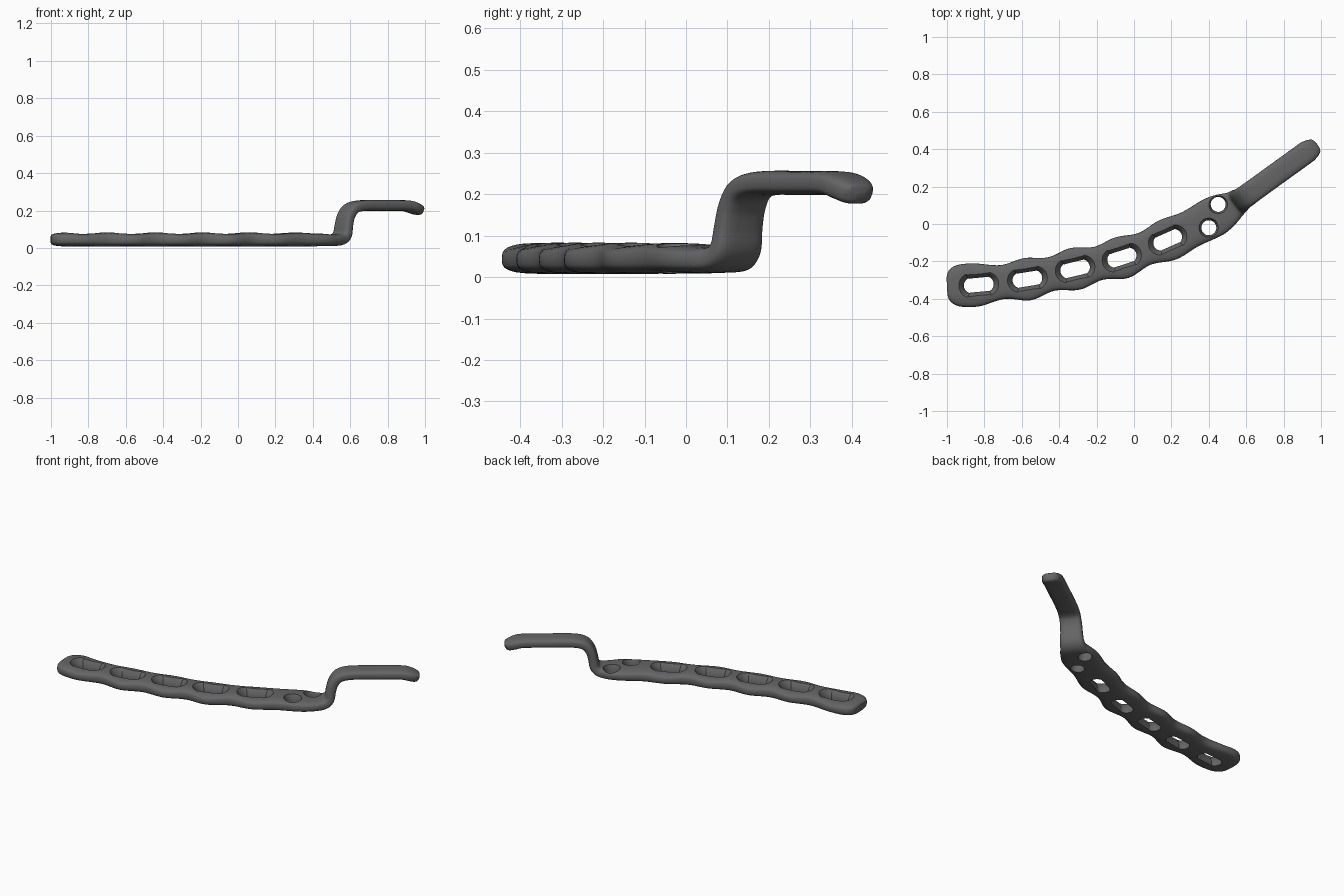
import bpy, bmesh, math
from mathutils import Vector

if "Cube" in bpy.data.objects:
    bpy.data.objects.remove(bpy.data.objects["Cube"])

metal = bpy.data.materials.new("dark_grey_metal")
metal.diffuse_color = (0.13, 0.13, 0.135, 1)
metal.use_nodes = True
metal.node_tree.nodes["Principled BSDF"].inputs["Base Color"].default_value = metal.diffuse_color

SLOTS = [(-0.83, -0.325), (-0.57, -0.295), (-0.315, -0.24), (-0.065, -0.18), (0.18, -0.085)]
ROUND_HOLES = [(0.45, 0.105), (0.40, -0.02)]
HEADINGS = [(-1, 3), (-0.57, 9), (-0.065, 18), (0.18, 24), (0.43, 31), (0.55, 36), (1, 36)]


def heading(x):
    """Direction of the bar in plan, in radians."""
    x = max(-1, min(1, x))
    for (x0, a0), (x1, a1) in zip(HEADINGS, HEADINGS[1:]):
        if x <= x1:
            return math.radians(a0 + (a1 - a0) * (x - x0) / (x1 - x0))


def spline(p0, p1, p2, p3, t):
    return [0.5 * (2 * b + (c - a) * t + (2 * a - 5 * b + 4 * c - d) * t * t
                   + (3 * b - a - 3 * c + d) * t ** 3) for a, b, c, d in zip(p0, p1, p2, p3)]


# Stations: x, y, z, half width, half thickness
rows = [(-1, -0.333, 0.045, 0.045, 0.02), (-0.99, -0.332, 0.045, 0.077, 0.029),
        (-0.96, -0.331, 0.045, 0.103, 0.035), (-0.91, -0.329, 0.045, 0.115, 0.037)]
for i, (x, y) in enumerate(SLOTS):
    rows.append((x, y, 0.042, 0.114, 0.034))
    if i < 4:
        nx, ny = SLOTS[i + 1]
        rows.append(((x + nx) / 2, (y + ny) / 2, 0.045, 0.091, 0.038))
rows += [(0.30, -0.028, 0.045, 0.101, 0.037), (0.42, 0.035, 0.043, 0.108, 0.034),
         (0.49, 0.077, 0.041, 0.094, 0.031), (0.535, 0.104, 0.047, 0.075, 0.031),
         (0.558, 0.120, 0.072, 0.068, 0.030), (0.566, 0.126, 0.12, 0.064, 0.029),
         (0.578, 0.135, 0.17, 0.062, 0.029), (0.605, 0.154, 0.21, 0.061, 0.029),
         (0.66, 0.194, 0.226, 0.06, 0.029), (0.78, 0.281, 0.227, 0.06, 0.029),
         (0.89, 0.360, 0.226, 0.06, 0.029), (0.93, 0.389, 0.217, 0.059, 0.030),
         (0.96, 0.410, 0.204, 0.048, 0.028), (0.972, 0.418, 0.197, 0.034, 0.022),
         (0.978, 0.422, 0.194, 0.015, 0.010)]

# Swept bar: perforated plate running into the raised arm
stations = []
for i in range(len(rows) - 1):
    quad = (rows[max(i - 1, 0)], rows[i], rows[i + 1], rows[min(i + 2, len(rows) - 1)])
    stations += [spline(*quad, k / 6) for k in range(6)]
stations.append(rows[-1])

bm = bmesh.new()
rings, N = [], 32
for i, (x, y, z, hw, ht) in enumerate(stations):
    a = heading(x)
    side = Vector((-math.sin(a), math.cos(a), 0))
    along = Vector((math.cos(a), math.sin(a), 0))
    d = Vector(stations[min(i + 1, len(stations) - 1)][:3]) - Vector(stations[max(i - 1, 0)][:3])
    slope = math.atan2(d.z, max(d.dot(along), 1e-4))
    up = Vector((0, 0, 1)) * math.cos(slope) - along * math.sin(slope)
    ring = []
    for k in range(N):
        t = 2 * math.pi * k / N
        c, s = math.cos(t), math.sin(t)
        u = math.copysign(abs(c) ** 0.5, c) * hw
        # Thin sides are rounded by a radius close to the thickness
        v = math.copysign(abs(s) ** 0.6, s) * ht
        u = math.copysign(max(abs(u) - 0.2 * ht * (abs(v) / ht) ** 3, 0), c)
        ring.append(bm.verts.new(Vector((x, y, z)) + side * u + up * v))
    rings.append(ring)
for r0, r1 in zip(rings, rings[1:]):
    for k in range(N):
        bm.faces.new((r0[k], r0[(k + 1) % N], r1[(k + 1) % N], r1[k]))
bm.faces.new(rings[0])
bm.faces.new(rings[-1])
bmesh.ops.recalc_face_normals(bm, faces=bm.faces)


def make_object(name, bm):
    mesh = bpy.data.meshes.new(name)
    bm.to_mesh(mesh)
    bm.free()
    mesh.materials.append(metal)
    ob = bpy.data.objects.new(name, mesh)
    bpy.context.collection.objects.link(ob)
    return ob


plate = make_object("plate_with_arm", bm)


def add_cutter(bm, x, y, half_gap, levels):
    """Slot (or round, with no gap) cutter; each level is z and radius."""
    a = heading(x)
    loops = []
    for z, r in levels:
        loop = []
        for k in range(40):
            t = 2 * math.pi * (k + 0.5) / 40
            u = r * math.cos(t) + math.copysign(half_gap, math.cos(t))
            v = r * math.sin(t)
            if half_gap and abs(math.cos(t)) < 0.3:
                v *= 0.9  # slight waist
            loop.append(bm.verts.new((x + u * math.cos(a) - v * math.sin(a),
                                      y + u * math.sin(a) + v * math.cos(a), z)))
        loops.append(loop)
    for l0, l1 in zip(loops, loops[1:]):
        for k in range(40):
            bm.faces.new((l0[k], l0[(k + 1) % 40], l1[(k + 1) % 40], l1[k]))
    bm.faces.new(loops[0][::-1])
    bm.faces.new(loops[-1])


# Countersunk slots and round holes
bm = bmesh.new()
for x, y in SLOTS:
    add_cutter(bm, x, y, 0.038, [(-0.05, 0.042), (0.035, 0.042), (0.052, 0.048),
                                 (0.068, 0.058), (0.09, 0.075)])
for x, y in ROUND_HOLES:
    add_cutter(bm, x, y, 0, [(-0.05, 0.04), (0.045, 0.04), (0.065, 0.047), (0.1, 0.06)])
bmesh.ops.recalc_face_normals(bm, faces=bm.faces)
cutter = make_object("hole_cutter", bm)

bpy.context.view_layer.objects.active = plate
plate.select_set(True)
mod = plate.modifiers.new("holes", "BOOLEAN")
mod.operation, mod.solver, mod.object = "DIFFERENCE", "EXACT", cutter
bpy.ops.object.modifier_apply(modifier=mod.name)
bpy.data.objects.remove(cutter)
bpy.ops.object.shade_smooth_by_angle(angle=math.radians(35))
